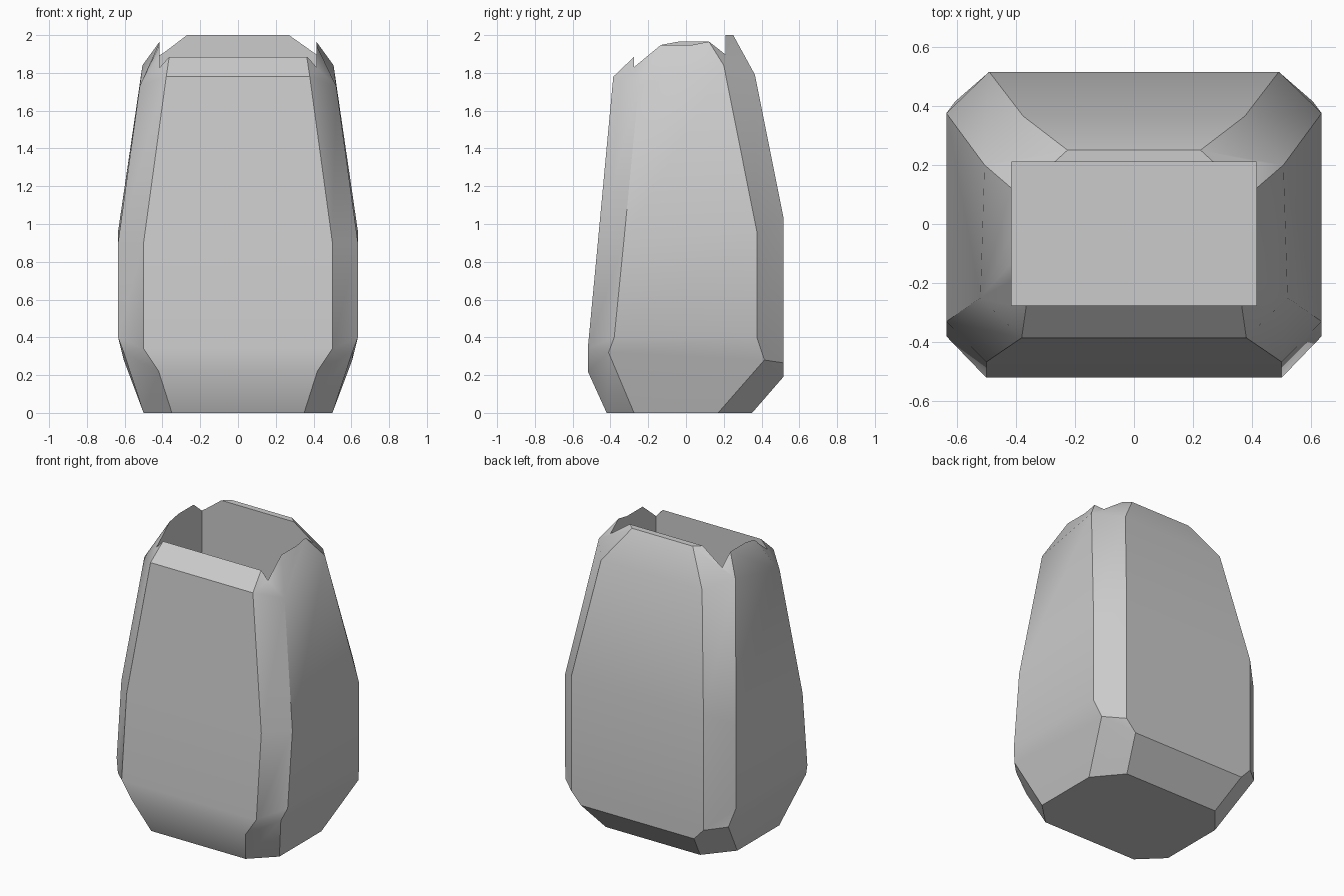
import bpy
import bmesh
import math

cube = bpy.data.objects.get("Cube")
if cube:
    bpy.data.objects.remove(cube, do_unlink=True)

GREY = (0.6, 0.6, 0.6, 1.0)
mat = bpy.data.materials.new("stone grey")
mat.use_nodes = True
mat.diffuse_color = GREY
mat.node_tree.nodes["Principled BSDF"].inputs["Base Color"].default_value = GREY

# Left half of each ring: front corner, side front, side back, back corner
RINGS = [
    [(.35, -.42, 0), (.5, -.275, 0), (.5, .17, 0), (.35, .35, 0)],
    [(.42, -.52, .22), (.605, -.41, .32), (.605, .415, .28), (.42, .515, .19)],
    [(.5, -.52, .34), (.635, -.38, .4), (.635, .375, .4), (.49, .515, .265)],
    [(.5, -.467, .9), (.635, -.33, .9), (.635, .375, .96), (.49, .515, 1.04)],
    [(.38, -.385, 1.78), (.52, -.25, 1.73), (.506, .2, 1.84), (.375, .365, 1.79)],
    [(.347, -.155, 2), (.39, -.105, 2), (.39, .1, 2), (.225, .25, 2)],
]


def body_mesh():
    """Skin the mirrored octagonal rings into a closed solid."""
    bm = bmesh.new()
    rings = []
    for half in RINGS:
        full = half + [(-x, y, z) for x, y, z in reversed(half)]
        rings.append([bm.verts.new(p) for p in full])
    for band, (low, high) in enumerate(zip(rings, rings[1:])):
        for i in range(8):
            j = (i + 1) % 8
            quad = [low[i], low[j], high[j], high[i]]
            # Corner facets of the foot end on a diagonal fold
            if band == 1 and i in (0, 4):
                bm.faces.new((low[i], low[j], high[i]))
                bm.faces.new((low[j], high[j], high[i]))
            elif band == 1 and i in (2, 6):
                bm.faces.new((low[i], low[j], high[j]))
                bm.faces.new((low[i], high[j], high[i]))
            else:
                bm.faces.new(quad)
    bm.faces.new(list(reversed(rings[0])))
    bm.faces.new(rings[-1])
    # The fold must start at the side point on every corner
    bmesh.ops.recalc_face_normals(bm, faces=bm.faces)
    mesh = bpy.data.meshes.new("vessel_body")
    bm.to_mesh(mesh)
    bm.free()
    mesh.materials.append(mat)
    return mesh


body = bpy.data.objects.new("vessel_body", body_mesh())
bpy.context.collection.objects.link(body)

# Rectangular cavity cut down through the top
FLOOR, ABOVE = 1.0, 2.3
bpy.ops.mesh.primitive_cube_add(size=1, location=(0, -.033, (FLOOR + ABOVE) / 2))
cutter = bpy.context.object
cutter.name = "cavity_cutter"
cutter.scale = (.83, .484, ABOVE - FLOOR)
cutter.hide_render = True
cutter.data.materials.append(mat)

bpy.ops.object.select_all(action="DESELECT")
body.select_set(True)
bpy.context.view_layer.objects.active = body
cut = body.modifiers.new("cavity", "BOOLEAN")
cut.operation = "DIFFERENCE"
cut.solver = "EXACT"
cut.object = cutter
bpy.ops.object.modifier_apply(modifier=cut.name)
bpy.data.objects.remove(cutter, do_unlink=True)

bpy.ops.object.shade_smooth_by_angle(angle=math.radians(30))
